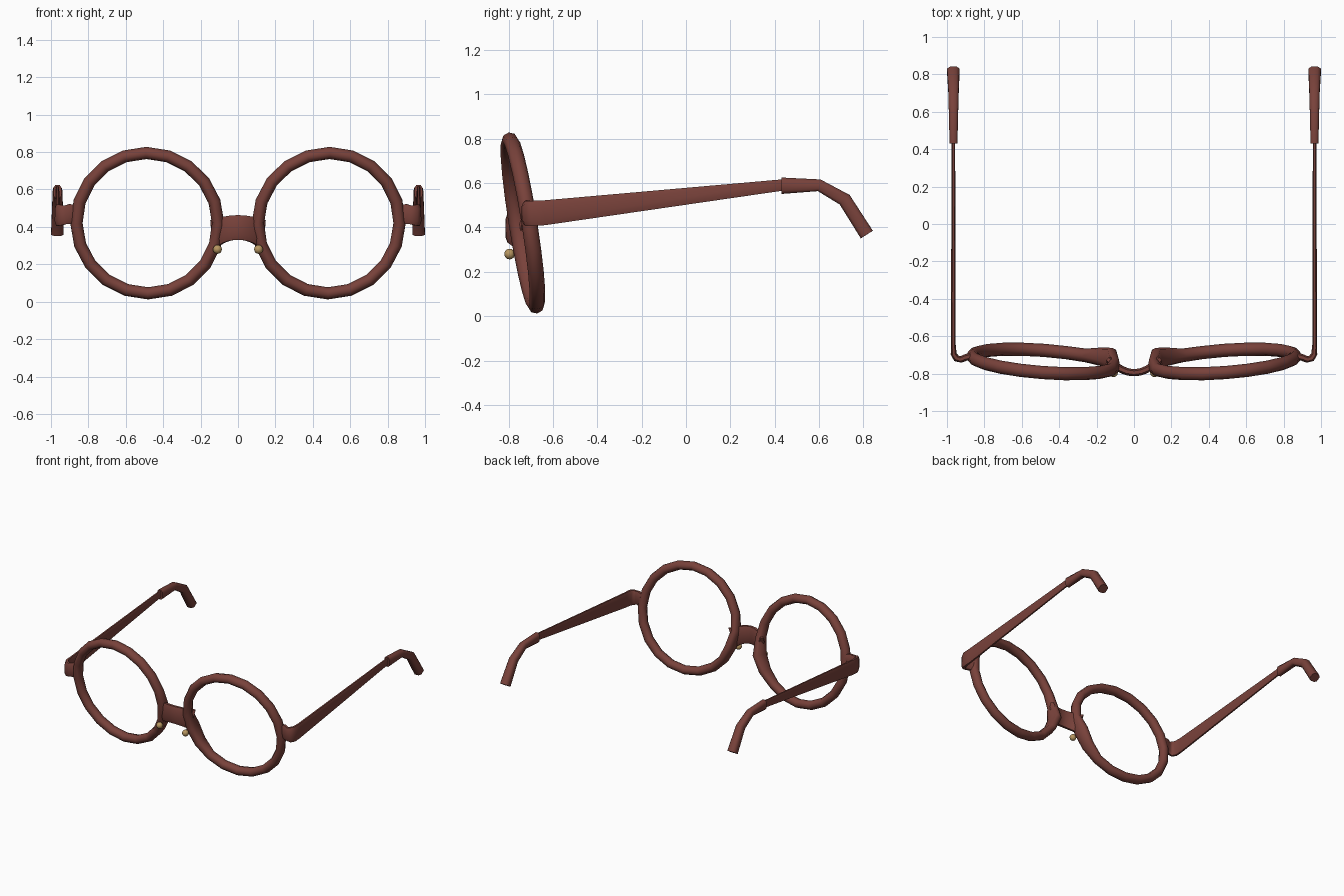
import bpy, bmesh, math
from mathutils import Vector, Matrix

if "Cube" in bpy.data.objects:
    bpy.data.objects.remove(bpy.data.objects["Cube"])


def make_material(name, rgb):
    mat = bpy.data.materials.new(name)
    mat.use_nodes = True
    mat.diffuse_color = (*rgb, 1)
    mat.node_tree.nodes["Principled BSDF"].inputs["Base Color"].default_value = (*rgb, 1)
    return mat


BROWN = make_material("red_brown_frame", (0.19, 0.054, 0.043))
BRASS = make_material("brass", (0.48, 0.31, 0.12))


def finish(name, bm, mat, angle=60):
    bmesh.ops.recalc_face_normals(bm, faces=bm.faces[:])
    mesh = bpy.data.meshes.new(name)
    bm.to_mesh(mesh)
    bm.free()
    mesh.materials.append(mat)
    mesh.shade_smooth()
    mesh.set_sharp_from_angle(angle=math.radians(angle))
    obj = bpy.data.objects.new(name, mesh)
    bpy.context.collection.objects.link(obj)
    return obj


def skin(name, rings, closed=False):
    """Bridge a list of point rings into one surface."""
    bm = bmesh.new()
    loops = [[bm.verts.new(p) for p in ring] for ring in rings]
    n = len(loops[0])
    pairs = list(zip(loops, loops[1:]))
    if closed:
        pairs.append((loops[-1], loops[0]))
    else:
        bm.faces.new(loops[0])
        bm.faces.new(loops[-1])
    for a, b in pairs:
        for j in range(n):
            k = (j + 1) % n
            bm.faces.new((a[j], a[k], b[k], b[j]))
    return finish(name, bm, BROWN)


# Rounded-box cross-section, scaled by half thickness and half height
SECTION = [(sx * a, sz * b) for sx, sz, order in
           ((1, 1, 1), (-1, 1, -1), (-1, -1, 1), (1, -1, -1))
           for a, b in ((1, 0.6), (0.5, 1))[::order]]


def sweep(name, stations, side):
    """Sweep the section along (x, y, z, half thickness, half height) stations."""
    pts = [Vector((s[0] * side, s[1], s[2])) for s in stations]
    rings = []
    for i, (p, s) in enumerate(zip(pts, stations)):
        t = (pts[min(i + 1, len(pts) - 1)] - pts[max(i - 1, 0)]).normalized()
        across = t.cross(Vector((0, 0, 1))).normalized()
        up = across.cross(t)
        rings.append([p + across * u * s[3] + up * v * s[4] for u, v in SECTION])
    return skin(name, rings)


def rim(name, side, major=0.38, minor=0.033, segments=20, sides=8):
    """Tilted round rim, swelling to the rear into a nose pad."""
    turn = Matrix.Rotation(math.radians(4.4), 3, 'Z') @ Matrix.Rotation(math.radians(9), 3, 'X')
    rings = []
    for i in range(segments):
        a = math.tau * i / segments
        pad = math.exp(-((math.degrees(a) - 202) / 19) ** 2)
        ring = []
        for j in range(sides):
            b = math.tau * j / sides
            r = major + minor * math.cos(b)
            y = minor * 1.08 * math.sin(b)
            if y > 0.01:
                y += 0.05 * pad
            p = turn @ Vector((r * math.cos(a), y, r * math.sin(a)))
            p += Vector((0.485, -0.735, 0.42))
            p.x *= side
            ring.append(p)
        rings.append(ring)
    return skin(name, rings, closed=True)


# Hinge block continuing into the tapering arm
ARM = [(0.865, -0.705, 0.47, 0.018, 0.045),
       (0.895, -0.712, 0.468, 0.018, 0.054),
       (0.925, -0.724, 0.464, 0.017, 0.050),
       (0.950, -0.718, 0.463, 0.018, 0.056),
       (0.964, -0.695, 0.463, 0.016, 0.057),
       (0.966, -0.640, 0.466, 0.012, 0.056),
       (0.966, 0.45, 0.593, 0.010, 0.025)]
# Ear tip bending down
TIP = [(0.965, 0.43, 0.588, 0.021, 0.037),
       (0.965, 0.60, 0.590, 0.025, 0.027),
       (0.965, 0.715, 0.525, 0.028, 0.031),
       (0.966, 0.815, 0.368, 0.033, 0.032)]

for side, label in ((1, "left"), (-1, "right")):
    rim(label + "_rim", side)
    sweep(label + "_temple_arm", ARM, side)
    sweep(label + "_ear_tip", TIP, side)
    # Small brass stud beside the bridge
    bm = bmesh.new()
    bmesh.ops.create_uvsphere(bm, u_segments=12, v_segments=8, radius=0.024,
                              matrix=Matrix.Translation((0.11 * side, -0.795, 0.28)))
    finish(label + "_stud", bm, BRASS)

# Arched bridge, bowed forward and flared at both ends
bridge = []
for i in range(9):
    u = i / 4 - 1
    bridge.append((0.125 * u, -0.795 + 0.06 * u * u, 0.397 - 0.03 * u * u,
                   0.019, 0.066 + 0.008 * u ** 4))
sweep("bridge", bridge, 1)
